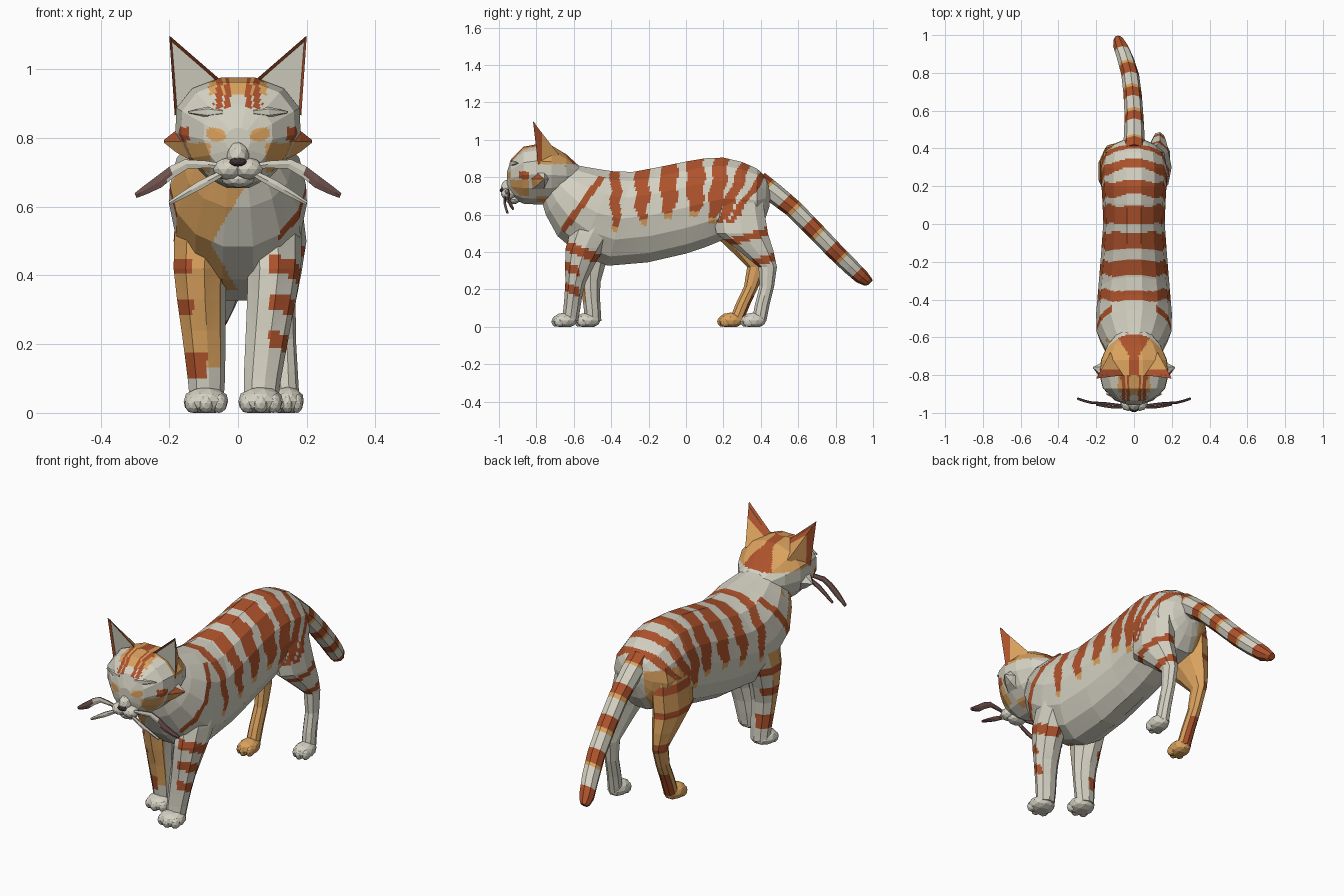
import bpy, bmesh, math
from mathutils import Vector, Matrix

if "Cube" in bpy.data.objects:
    bpy.data.objects.remove(bpy.data.objects["Cube"], do_unlink=True)

# Flat fur colours
WHITE, RUST, TAN, MAUVE, DARK = range(5)
MATERIALS = []
for label, colour in (("cream_white", (.66, .64, .54)), ("rust_stripe", (.42, .085, .025)),
                      ("tan_orange", (.7, .36, .11)), ("mauve_whisker", (.17, .09, .08)),
                      ("dark_nose", (.05, .03, .03))):
    material = bpy.data.materials.new(label)
    material.use_nodes = True
    material.diffuse_color = (*colour, 1)
    shader = material.node_tree.nodes["Principled BSDF"]
    shader.inputs["Base Color"].default_value = (*colour, 1)
    MATERIALS.append(material)


def finish(name, bm, rule=None):
    """Paint each face by its centre and normal, then link the object."""
    bm.normal_update()
    if rule:
        for face in bm.faces:
            face.material_index = rule(face.calc_center_median(), face.normal)
    mesh = bpy.data.meshes.new(name)
    bm.to_mesh(mesh)
    bm.free()
    for material in MATERIALS:
        mesh.materials.append(material)
    bpy.context.collection.objects.link(bpy.data.objects.new(name, mesh))


def between(points):
    """Add a smoothly interpolated station halfway between each pair."""
    result = [points[0]]
    for i in range(len(points) - 1):
        before, after = points[max(i - 1, 0)], points[min(i + 2, len(points) - 1)]
        result.append(tuple((9 * (b + c) - a - d) / 16 for a, b, c, d in
                            zip(before, points[i], points[i + 1], after)))
        result.append(points[i + 1])
    return result


def loft(name, rings, rule, sides, cuts, narrow=0):
    """Skin elliptical rings (centre, half axis, half axis), narrowed below if asked."""
    bm = bmesh.new()
    rows = []
    for centre, across, upward in rings:
        angles = [math.tau * i / sides for i in range(sides)]
        rows.append([bm.verts.new(Vector(centre) + Vector(upward) * math.sin(t)
                                  + Vector(across) * math.cos(t) * (1 + narrow * math.sin(t)))
                     for t in angles])
    for row, following in zip(rows, rows[1:]):
        for i in range(sides):
            j = (i + 1) % sides
            bm.faces.new((row[i], row[j], following[j], following[i]))
    bm.faces.new(rows[0])
    bm.faces.new(rows[-1])
    bmesh.ops.recalc_face_normals(bm, faces=bm.faces)
    bmesh.ops.subdivide_edges(bm, edges=bm.edges[:], cuts=cuts, use_grid_fill=True)
    finish(name, bm, rule)


def add_ball(bm, centre, radii):
    shape = Matrix.Translation(centre) @ Matrix.Diagonal((*radii, 1))
    bmesh.ops.create_icosphere(bm, subdivisions=2, radius=1, matrix=shape)


def bands(height, centres, half=.022):
    return any(abs(height - centre) < half for centre in centres)


# Body stripes: evenly spaced, leaning forward at the hips, thinner towards both ends
def coat(p):
    for i in range(-3, 4):
        start = .05 + .142 * i
        lean = -2 * max(0, start - .12)
        low = .6 - .25 * abs(start)
        offset = p.y - start - lean * (.9 - p.z) + .007 * math.sin(p.z * 45 + i)
        taper = min(1, .4 + (p.z - low) * 5)
        if p.z > low and abs(offset) < (.052 - .065 * abs(start)) * taper:
            return TAN if p.z < low + .03 else RUST
    shoulder = p.y + .45 - .73 * (p.z - .8)
    on_side = .49 < p.z < .82 and abs(p.x) > .12
    return RUST if abs(shoulder) < .022 and on_side else WHITE


def body_rule(p, n):
    if p.y < -.5 and n.y < -.25 and p.x < .6 * abs(p.z - .49) - .08:
        return TAN
    haunch = p.y > .25 and p.x < -.06 and p.z < .74
    paint = coat(p)
    return TAN if haunch and paint == WHITE else paint


# Body: back y and z, belly y and z, half width
BODY = [(-.6, .87, -.78, .69, .12), (-.45, .845, -.69, .48, .198), (-.28, .835, -.42, .32, .19),
        (0, .89, 0, .385, .163), (.2, .91, .2, .46, .172), (.38, .85, .38, .5, .16),
        (.455, .76, .445, .64, .045)]
loft("body", [((0, (y + v) / 2, (z + w) / 2), (width, 0, 0), (0, (y - v) / 2, (z - w) / 2))
              for y, z, v, w, width in between(BODY)], body_rule, 14, 11)


# Tail: x, y, z, radius
def tail_rule(p, n):
    along = (p.y - p.z) / 2
    step = (along + .08) % .13
    return RUST if along > .31 or step < .05 else TAN if step < .064 else WHITE


TAIL = [(0, .38, .78, .06), (0, .57, .635, .05), (-.02, .79, .41, .047),
        (-.07, .94, .265, .04), (-.085, .985, .235, .018)]
loft("tail", [((x, y, z), (r, 0, 0), (0, r * .7, r * .7)) for x, y, z, r in between(TAIL)],
     tail_rule, 8, 6)


# Leg markings
def front_left_rule(p, n):
    upper = bands(p.z + .4 * (p.y + .56), [.4], .028)
    lower = p.y < -.57 and bands(p.z + .4 * (p.y + .56), (.29, .18), .025)
    return RUST if p.x > .09 and (upper or lower) else WHITE


def front_right_rule(p, n):
    ankle = p.x < -.09 and bands(p.z, [.14], .035)
    if ankle or p.x < -.13 and bands(p.z, (.43, .31)):
        return RUST
    return TAN if p.x < -.05 and n.y < .1 and p.z > .13 else WHITE


def hind_left_rule(p, n):
    if n.x > -.4 and bands(p.z - .3 * (p.y - .4), (.5, .35)):
        return RUST
    return coat(p) if p.z > .55 else WHITE


def hind_right_rule(p, n):
    heel = p.z < .17 and n.y > .4
    return RUST if heel or n.x < -.2 and bands(p.z, (.63, .5, .33)) else TAN


# Legs: x, y, z, half width, half depth; swing and spread move the lower end
FRONT = [(.1, -.47, .56, .085, .13), (.108, -.54, .42, .08, .105), (.094, -.59, .24, .066, .056),
         (.082, -.61, .1, .056, .046), (.08, -.62, .03, .05, .045)]
HIND = [(.1, .28, .7, .07, .13), (.12, .3, .5, .075, .14), (.12, .437, .32, .036, .05),
        (.12, .408, .12, .034, .04), (.12, .39, .03, .036, .04)]
for name, path, side, swing, spread, rule, colour, paw in (
        ("front_left", FRONT, 1, 0, -.015, front_left_rule, WHITE, .068),
        ("front_right", FRONT, -1, .13, .014, front_right_rule, WHITE, .068),
        ("hind_left", HIND, 1, 0, .025, hind_left_rule, WHITE, .05),
        ("hind_right", HIND, -1, -.13, -.02, hind_right_rule, TAN, .05)):
    rings = []
    for x, y, z, width, depth in between(path):
        low = max(0, 1 - z / .6)
        rings.append(((side * (x + spread * low), y + swing * low, z),
                      (width, 0, 0), (0, depth, 0)))
    loft(name + "_leg", rings, rule, 9, 5)
    # Paw with three soft toes, flat underneath
    bm = bmesh.new()
    x, y, z = rings[-1][0]
    add_ball(bm, (x, y - .028, .034), (paw, .068, .042))
    for toe in (-1, 0, 1):
        add_ball(bm, (x + toe * paw * .55, y - .07 + abs(toe) * .014, .028),
                 (paw * .36, .03, .03))
    for vert in bm.verts:
        vert.co.z = max(vert.co.z, 0)
    finish(name + "_paw", bm, lambda p, n: colour)


# Head markings: eyes, forehead stripes, cheeks and nape
def head_rule(p, n):
    side = abs(p.x)
    if p.y < -.8:
        eye = Vector(((side - .065) / .03, (p.z - .81 - .15 * (side - .065)) / .02))
        if eye.length < 1:
            return TAN
        if .015 < side < .072 and p.z > .885 and math.sin(side * 260) > -.6:
            return RUST
        if side < .085 and p.z > .925 or side > .08 and .7 < p.z < .785 and p.y < -.84:
            return TAN
        return RUST if side > .14 and .79 < p.z < .83 and p.y < -.84 else WHITE
    if p.z > .87:
        return RUST if side < .025 + max(0, p.y + .7) * .6 else TAN
    return TAN if p.z < .7 and p.y < -.72 and side > .06 else WHITE


# Head: y, middle z, half height, half width
HEAD = [(-.957, .785, .045, .035), (-.935, .795, .105, .1), (-.87, .81, .156, .165),
        (-.8, .815, .165, .182), (-.72, .812, .162, .175), (-.64, .807, .118, .14),
        (-.57, .805, .055, .08)]
loft("head", [((0, y, z), (width, 0, 0), (0, 0, height)) for y, z, height, width in HEAD],
     head_rule, 14, 8, .22)

# Muzzle with pads and chin, then the nose
bm = bmesh.new()
add_ball(bm, (0, -.945, .745), (.034, .045, .045))
add_ball(bm, (0, -.925, .68), (.05, .04, .025))
for side in (-1, 1):
    add_ball(bm, (side * .03, -.95, .71), (.044, .04, .032))
finish("muzzle", bm, lambda p, n: WHITE)
bm = bmesh.new()
add_ball(bm, (0, -.98, .73), (.026, .016, .013))
finish("nose", bm, lambda p, n: DARK)


def whisker_rule(p, n):
    return MAUVE if abs(p.x) > .2 or n.y > -.2 and abs(p.x) > .07 else WHITE


def tuft_rule(p, n):
    if n.y > -.5:
        return WHITE
    return RUST if p.z > .79 and abs(p.x) > .16 else TAN


# Whiskers: x, y, z, half height
UPPER = [(.035, -.965, .715, .01), (.15, -.95, .724, .015), (.23, -.945, .672, .019),
         (.298, -.925, .632, .008)]
LOWER = [(.03, -.965, .705, .008), (.11, -.97, .663, .013), (.2, -.955, .61, .006)]

for name, side in (("left", 1), ("right", -1)):
    # Ear with a rust rim around a sunken white front, rust along its front edges
    bm = bmesh.new()
    outer, inner, back, tip = [bm.verts.new((side * x, y, z)) for x, y, z in (
        (.184, -.79, .865), (.05, -.8, .968), (.125, -.68, .92), (.2, -.818, 1.098))]
    front = bm.faces.new((outer, inner, tip))
    for corners in ((inner, back, tip), (back, outer, tip), (outer, back, inner)):
        bm.faces.new(corners)
    bmesh.ops.recalc_face_normals(bm, faces=bm.faces)
    bmesh.ops.inset_region(bm, faces=[front], thickness=.017, depth=-.012)
    bmesh.ops.bisect_plane(bm, geom=bm.verts[:] + bm.edges[:] + bm.faces[:],
                           plane_co=(0, -.77, 0), plane_no=(0, 1, 0))
    for face in bm.faces:
        face.material_index = RUST if face.calc_center_median().y < -.77 else TAN
    front.material_index = WHITE
    finish(name + "_ear", bm)

    # Pointed cheek and brow tufts
    loft(name + "_cheek_tuft", [((side * x, y, .79), (0, r, 0), (0, 0, r)) for x, y, r in
                                ((.14, -.79, .062), (.18, -.775, .037), (.216, -.76, .004))],
         tuft_rule, 6, 3)
    loft(name + "_brow_tuft", [((side * x, y, .875), (0, .005, 0), (0, 0, r)) for x, y, r in
                               ((.045, -.94, .006), (.09, -.93, .016), (.145, -.9, .003))],
         lambda p, n: WHITE, 5, 1)

    for label, path in (("upper", UPPER), ("lower", LOWER)):
        loft(f"{name}_{label}_whisker", [((side * x, y, z), (0, .007, 0), (side * r * .4, 0, r))
                                         for x, y, z, r in between(path)], whisker_rule, 6, 1)
